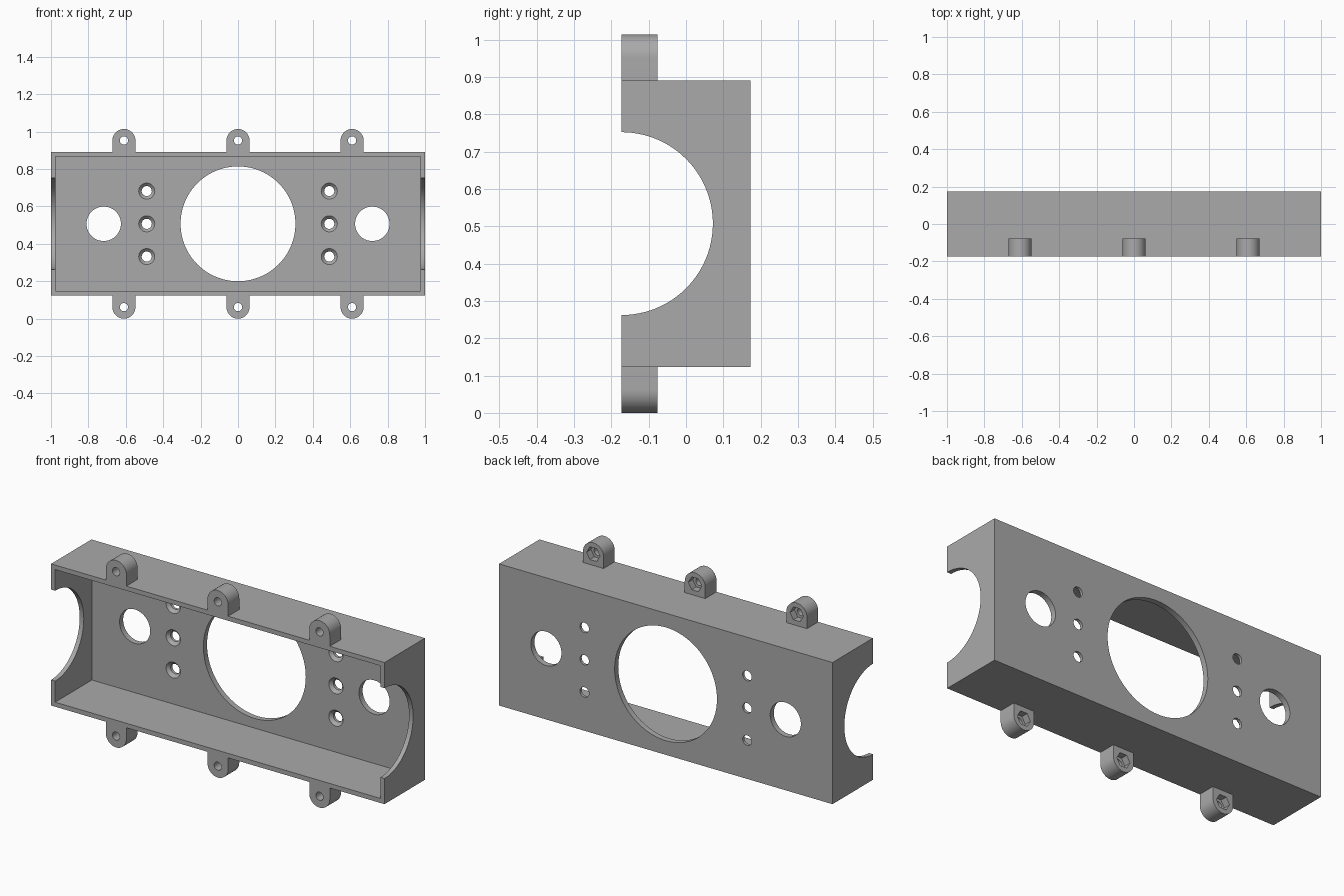
import bpy
import bmesh
from math import pi, cos, sin
from mathutils import Matrix, Vector

if "Cube" in bpy.data.objects:
    bpy.data.objects.remove(bpy.data.objects["Cube"])

FRONT, BACK = -0.173, 0.173
BOTTOM, TOP = 0.123, 0.891
MID = (BOTTOM + TOP) / 2
WALL, PANEL = 0.0245, 0.031
LUG_R, LUG_BACK = 0.0615, -0.077

grey = bpy.data.materials.new("plain grey")
grey.use_nodes = True
grey.diffuse_color = (0.4, 0.4, 0.4, 1)
grey.node_tree.nodes["Principled BSDF"].inputs["Base Color"].default_value = (0.4, 0.4, 0.4, 1)


def finish(name, bm):
    bmesh.ops.recalc_face_normals(bm, faces=bm.faces)
    mesh = bpy.data.meshes.new(name)
    bm.to_mesh(mesh)
    bm.free()
    mesh.materials.append(grey)
    obj = bpy.data.objects.new(name, mesh)
    bpy.context.collection.objects.link(obj)
    return obj


def box(name, low, high):
    bm = bmesh.new()
    low, high = Vector(low), Vector(high)
    bmesh.ops.create_cube(bm, size=1)
    bmesh.ops.scale(bm, vec=high - low, verts=bm.verts)
    bmesh.ops.translate(bm, vec=(low + high) / 2, verts=bm.verts)
    return finish(name, bm)


def cylinder(name, x, z, y0, y1, r0, r1=None, sides=64):
    """Cylinder or cone along y, radius r0 at y0 and r1 at y1."""
    bm = bmesh.new()
    rings = []
    for y, r in ((y0, r0), (y1, r0 if r1 is None else r1)):
        rings.append([bm.verts.new((x + r * cos(2 * pi * i / sides), y,
                                    z + r * sin(2 * pi * i / sides))) for i in range(sides)])
        bm.faces.new(rings[-1])
    for i in range(sides):
        j = (i + 1) % sides
        bm.faces.new((rings[0][i], rings[0][j], rings[1][j], rings[1][i]))
    return finish(name, bm)


def lug(x, centre, up):
    """Round-ended tab whose foot sinks into the case wall."""
    bm = bmesh.new()
    foot = (TOP - WALL / 2) if up > 0 else (BOTTOM + WALL / 2)
    outline = [(x + LUG_R * cos(pi * i / 32), centre + up * LUG_R * sin(pi * i / 32))
               for i in range(33)]
    outline += [(x - LUG_R, foot), (x + LUG_R, foot)]
    face = bm.faces.new([bm.verts.new((px, FRONT, pz)) for px, pz in outline])
    out = bmesh.ops.extrude_face_region(bm, geom=[face])
    for v in out["geom"]:
        if isinstance(v, bmesh.types.BMVert):
            v.co.y = LUG_BACK
    return finish("lug", bm)


def combine(target, tool, operation):
    mod = target.modifiers.new(operation, "BOOLEAN")
    mod.operation, mod.solver, mod.object = operation, "EXACT", tool
    bpy.context.view_layer.update()
    result = bpy.data.meshes.new_from_object(
        target.evaluated_get(bpy.context.evaluated_depsgraph_get()))
    target.modifiers.clear()
    target.data = result
    bpy.data.objects.remove(tool)


# Open-fronted case
case = box("case", (-1, FRONT, BOTTOM), (1, BACK, TOP))
lug_spots = [(x, z, up) for x in (-0.61, 0, 0.61)
             for z, up in ((LUG_R, -1), (2 * MID - LUG_R, 1))]
for x, z, up in lug_spots:
    combine(case, lug(x, z, up), "UNION")
combine(case, box("cavity", (WALL - 1, FRONT - 0.1, BOTTOM + WALL),
                  (1 - WALL, BACK - PANEL, TOP - WALL)), "DIFFERENCE")

# Lug bolt holes with hexagonal nut pockets behind
for x, z, up in lug_spots:
    combine(case, cylinder("bolt_hole", x, z, -0.3, 0, 0.022, sides=32), "DIFFERENCE")
    combine(case, cylinder("nut_pocket", x, z, -0.115, -0.05, 0.04, sides=6), "DIFFERENCE")

# Back panel openings
combine(case, cylinder("main_opening", 0, MID, 0.05, 0.3, 0.307, sides=96), "DIFFERENCE")
inner = BACK - PANEL
for side in (-1, 1):
    combine(case, cylinder("port", side * 0.718, MID, 0.05, 0.3, 0.092), "DIFFERENCE")
    for dz in (-0.175, 0, 0.175):
        x, z = side * 0.488, MID + dz
        combine(case, cylinder("screw_hole", x, z, 0.05, 0.3, 0.027, sides=32), "DIFFERENCE")
        combine(case, cylinder("countersink", x, z, inner - 0.004, inner + 0.016,
                               0.047, 0.027, sides=32), "DIFFERENCE")

# Half-round notches through both end walls
notch = cylinder("end_notch", 0, 0, -1.5, 1.5, 0.245, sides=96)
notch.data.transform(Matrix.Translation((0, FRONT, MID)) @ Matrix.Rotation(pi / 2, 4, "Z"))
combine(case, notch, "DIFFERENCE")

bpy.ops.object.select_all(action="DESELECT")
case.select_set(True)
bpy.context.view_layer.objects.active = case
bpy.ops.object.shade_smooth_by_angle(angle=pi / 6)
